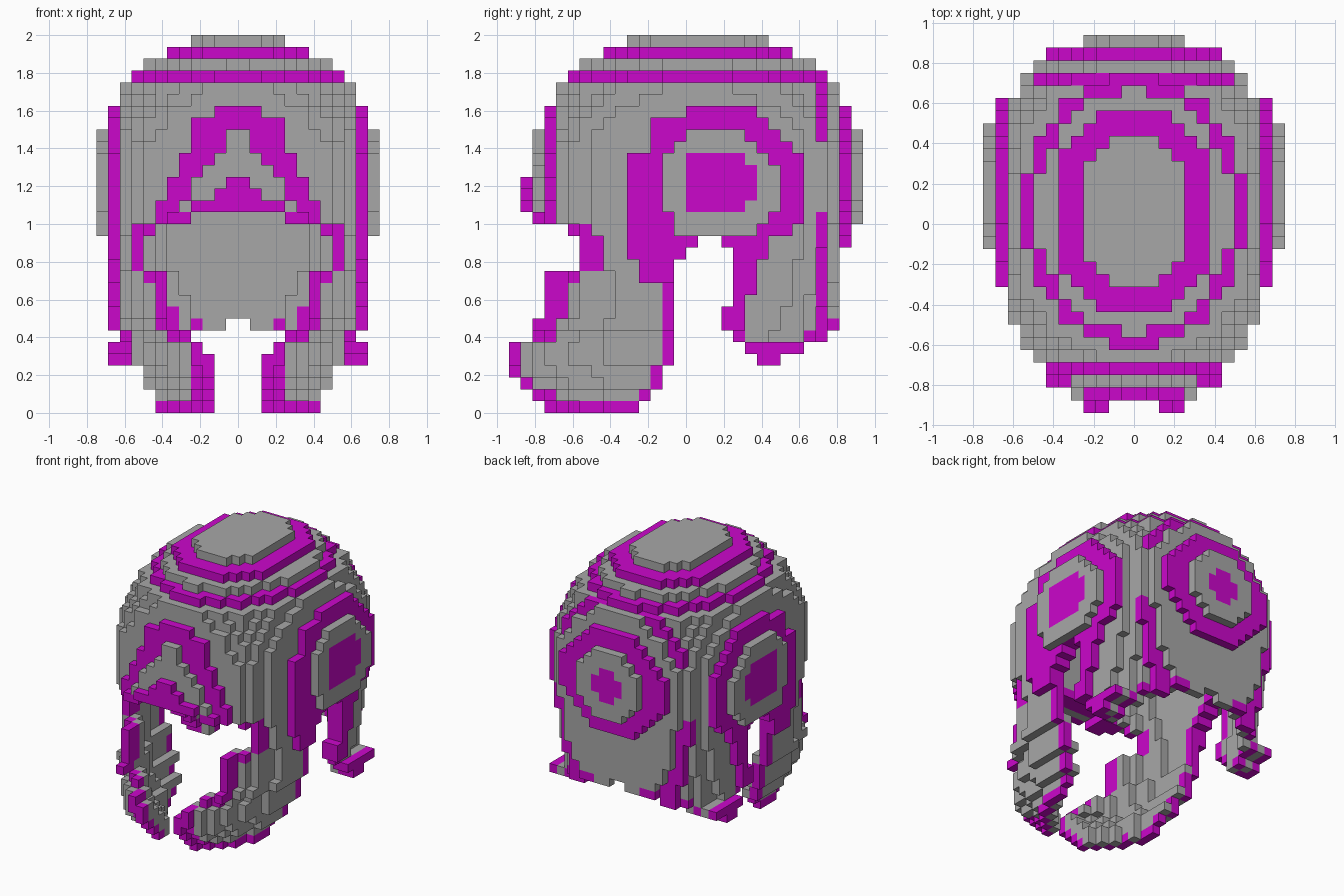
import bpy
import bmesh

old = bpy.data.objects.get("Cube")
if old:
    bpy.data.objects.remove(old, do_unlink=True)

H = 1 / 16          # cube size


def material(name, rgb):
    m = bpy.data.materials.new(name)
    m.use_nodes = True
    m.diffuse_color = (*rgb, 1)
    m.node_tree.nodes["Principled BSDF"].inputs["Base Color"].default_value = (*rgb, 1)
    return m


GREY, PURPLE = 0, 1
MATS = [material("steel grey", (0.39, 0.39, 0.39)), material("bright purple", (0.6, 0.002, 0.6))]


def centre(c):
    return tuple((v + 0.5) * H for v in c)


def step(value, limits, results):
    """Pick the result of the first limit above the value."""
    for lim, res in zip(limits, results):
        if value < lim:
            return res
    return results[-1]


def ramp(v, v0, v1, r0, r1):
    t = min(1, max(0, (v - v0) / (v1 - v0)))
    return r0 + (r1 - r0) * t


# Rounded cross-section of the helmet at each height: half width, half depth, squareness
def section(z, front):
    if z > 1.625:
        return step(z, (1.6875, 1.75, 1.8125, 1.875, 1.9375, 2),
                    ((.63, .75, 2.4), (.61, .74, 2.3), (.555, .68, 2.0),
                     (.495, .60, 2.0), (.40, .50, 2.2), (.255, .38, 2.4)))
    if front and z < 0.75:
        return step(z, (.0625, .125, .19, .25, .375, .44, .5, .75),
                    ((.46, .83, 2.4), (.46, .89, 2.4), (.51, .955, 2.4), (.53, 1.02, 2.4),
                     (.57, 1.02, 2.4), (.59, .92, 2.4), (.635, 1.0, 2.5), (.635, .925, 2.5)))
    if z > 1.25:                                            # squarest at mid height
        return .64, .775, ramp(z, 1.4, 1.62, 4.5, 2.5)
    if front:
        return .64, .775, ramp(z, .9, 1.06, 3.4, 4.5)
    return .64, ramp(z, .4, .8, .75, .775), ramp(z, .4, 1.1, 2.7, 4.5)


def inside(c):
    x, y, z = centre(c)
    if z > 2:
        return False
    a, b, n = section(z, y < 0.0625)
    return (abs(x) / a) ** n + (abs(y - 0.0625) / b) ** n <= 1


def face_gap(z):
    return step(z, (.3125, .375, .4375, .75, .9375, 1.0, 1.0625, 9),
                (.125, .1875, .25, .375, .5, .4375, .25, 0))


def guard_back(z):
    return step(z, (.0625, .125, .25, .8125, .875, 9), (-.25, -.1875, -.125, -.0625, 0, .0625))


def flap_front(z):
    return step(z, (.43, .57, .875, 9), (.25, .1875, .25, .1875))


# Openings: face, ears and the lower edge of the neck
def cut(x, y, z):
    x = abs(x)
    if z < 0 or (y < 0.0625 and x < face_gap(z)):
        return True
    if z > .9375:
        return False
    if guard_back(z) < y < flap_front(z):
        return True
    if y < 0.0625:
        return False
    if x < .3125:
        return z < (.5 if x < .0625 else .4375)
    return z < step(y, (.25, .3125, .375, .5, .625, .75, 9),
                    (.4375, .375, .3125, .25, .3125, .375, .4375))


def neighbours(c, full):
    r = (-1, 0, 1)
    for dx in r:
        for dy in r:
            for dz in r:
                if (full and (dx or dy or dz)) or abs(dx) + abs(dy) + abs(dz) == 1:
                    yield c[0] + dx, c[1] + dy, c[2] + dz


# Hollow shell with an outer skin and a lining, then trimmed by the openings
volume = {(i, j, k) for i in range(-13, 13) for j in range(-17, 17)
          for k in range(-3, 33) if inside((i, j, k))}
shell = {c for c in volume if c[2] > -3 and any(n not in volume for n in neighbours(c, True))}
skin = {c for c in shell if any(n not in volume for n in neighbours(c, False))}
body = {c for c in shell if not cut(*centre(c))}


def shell_colour(c):
    x, y, z = centre(c)
    if c[2] in (28, 30):                                    # crown rings
        return PURPLE
    if c not in skin:                                       # lining
        return GREY
    if c[1] == 11 and (z < 1.0625 or 1.4375 < z < 1.75):     # stripes beside the back disc
        return PURPLE
    if y < -.2 and z < 1:                                   # trim of the face opening
        wide = .13 if z < .3125 or .6875 < z < .75 or z > .9375 else .0625
        if abs(x) < face_gap(z) + wide:
            return PURPLE
    back_panel = y > .6 and abs(x) < .19
    if not back_panel and any(n in shell and n not in body for n in neighbours(c, False)):
        return PURPLE                                       # trim of the other openings
    return GREY


def shell_part(c):
    x, y, z = centre(c)
    if z > 1.75:
        return "crown"
    if z > 1:
        return "helmet_dome"
    if y > .1:
        return "neck_guard"
    return "left_cheek_guard" if x > 0 else "right_cheek_guard"


cells = {c: (shell_part(c), shell_colour(c)) for c in body}


def raise_cell(c, part, colour, inward):
    """Add a raised cube and fill behind it down to the shell."""
    cells[c] = (part, colour)
    c = tuple(a + b for a, b in zip(c, inward))
    while c not in volume and abs(c[0]) < 14 and abs(c[1]) < 16:
        cells.setdefault(c, (part, GREY))
        c = tuple(a + b for a, b in zip(c, inward))


# Raised ear discs as rows (first, last) from row 15 up
DISC = ((-5, 9), *[(-5, 10)] * 6, (-3, 9), (-3, 8), (-3, 7), (0, 6))
RING = ((-1, 6), (-1, 7), *[(-2, 8)] * 4, (-2, 7), (-1, 6), (0, 5))
HUB = {17: (0, 5), 18: (0, 6), 19: (0, 6), 20: (0, 6), 21: (0, 5)}
SIDES = (("left_ear_disc", 10, 1), ("right_ear_disc", -11, -1))
for name, col, s in SIDES:
    for row, (lo, hi) in enumerate(DISC):
        for j in range(lo, hi):
            raise_cell((col, j, 15 + row), name, PURPLE, (-s, 0, 0))
    for row, (lo, hi) in enumerate(RING):
        h0, h1 = HUB.get(15 + row, (0, 0))
        for j in range(lo, hi):
            cells[(col + s, j, 15 + row)] = (name, PURPLE if h0 <= j < h1 else GREY)
    # Legs running down from the disc to the cheek and neck guards
    for j in range(-5, 12):
        for k in range(4, 15):
            _, y, z = centre((0, j, k))
            front_leg = z > .69 and (-.3125 if z > .81 else -.25) < y < guard_back(z)
            back_leg = z > .43 and flap_front(z) < y < .3 + .35 * (z - .5)
            foot = z < .375 and .25 < y < .65
            if (front_leg or back_leg or foot) and not cut(.6, y, z):
                raise_cell((col, j, k), name, PURPLE, (-s, 0, 0))


def octagon(u, v, ru, rv, diag):
    return abs(u) < ru and abs(v) < rv and abs(u) + abs(v) < diag


# Raised disc on the back
for i in range(-7, 7):
    for k in range(14, 26):
        x, _, z = centre((i, 0, k))
        dz = z - 1.25
        if octagon(x, dz, .4375, .375, .55):
            raise_cell((i, 13, k), "back_disc", PURPLE, (0, -1, 0))
        if octagon(x, dz, .25, .25, .36):
            hub = abs(x) + abs(dz) < .13
            cells[(i, 14, k)] = ("back_disc", PURPLE if hub else GREY)

# Pointed brow in three stepped layers, half widths from the bottom row up
BROW = ((-12, PURPLE, (7, 7, 6, 6, 5, 5, 4, 4, 4, 2)),
        (-13, GREY, (6, 5, 4, 4, 3, 2, 1, 1)),
        (-14, PURPLE, (0, 4, 2, 1)))
for j, colour, widths in BROW:
    for row, w in enumerate(widths):
        for i in range(-w, w):
            if row or abs(i + .5) > 4:
                raise_cell((i, j, 16 + row), "brow", PURPLE if row == 0 else colour, (0, 1, 0))

# Corners of each cube face, anticlockwise seen from outside
FACES = {(1, 0, 0): ((1, 0, 0), (1, 1, 0), (1, 1, 1), (1, 0, 1)),
         (-1, 0, 0): ((0, 0, 0), (0, 0, 1), (0, 1, 1), (0, 1, 0)),
         (0, 1, 0): ((0, 1, 0), (0, 1, 1), (1, 1, 1), (1, 1, 0)),
         (0, -1, 0): ((0, 0, 0), (1, 0, 0), (1, 0, 1), (0, 0, 1)),
         (0, 0, 1): ((0, 0, 1), (1, 0, 1), (1, 1, 1), (0, 1, 1)),
         (0, 0, -1): ((0, 0, 0), (0, 1, 0), (1, 1, 0), (1, 0, 0))}


def build(name):
    """Make one part from the exposed cube faces of its cells."""
    bm = bmesh.new()
    verts = {}
    for c, (part, colour) in cells.items():
        if part != name:
            continue
        for d, corners in FACES.items():
            if tuple(a + b for a, b in zip(c, d)) in cells:
                continue
            loop = []
            for s in corners:
                p = tuple(a + b for a, b in zip(c, s))
                if p not in verts:
                    verts[p] = bm.verts.new([v * H for v in p])
                loop.append(verts[p])
            bm.faces.new(loop).material_index = colour
    mesh = bpy.data.meshes.new(name)
    bm.to_mesh(mesh)
    bm.free()
    for m in MATS:
        mesh.materials.append(m)
    bpy.context.scene.collection.objects.link(bpy.data.objects.new(name, mesh))


for part in sorted({p for p, _ in cells.values()}):
    build(part)
